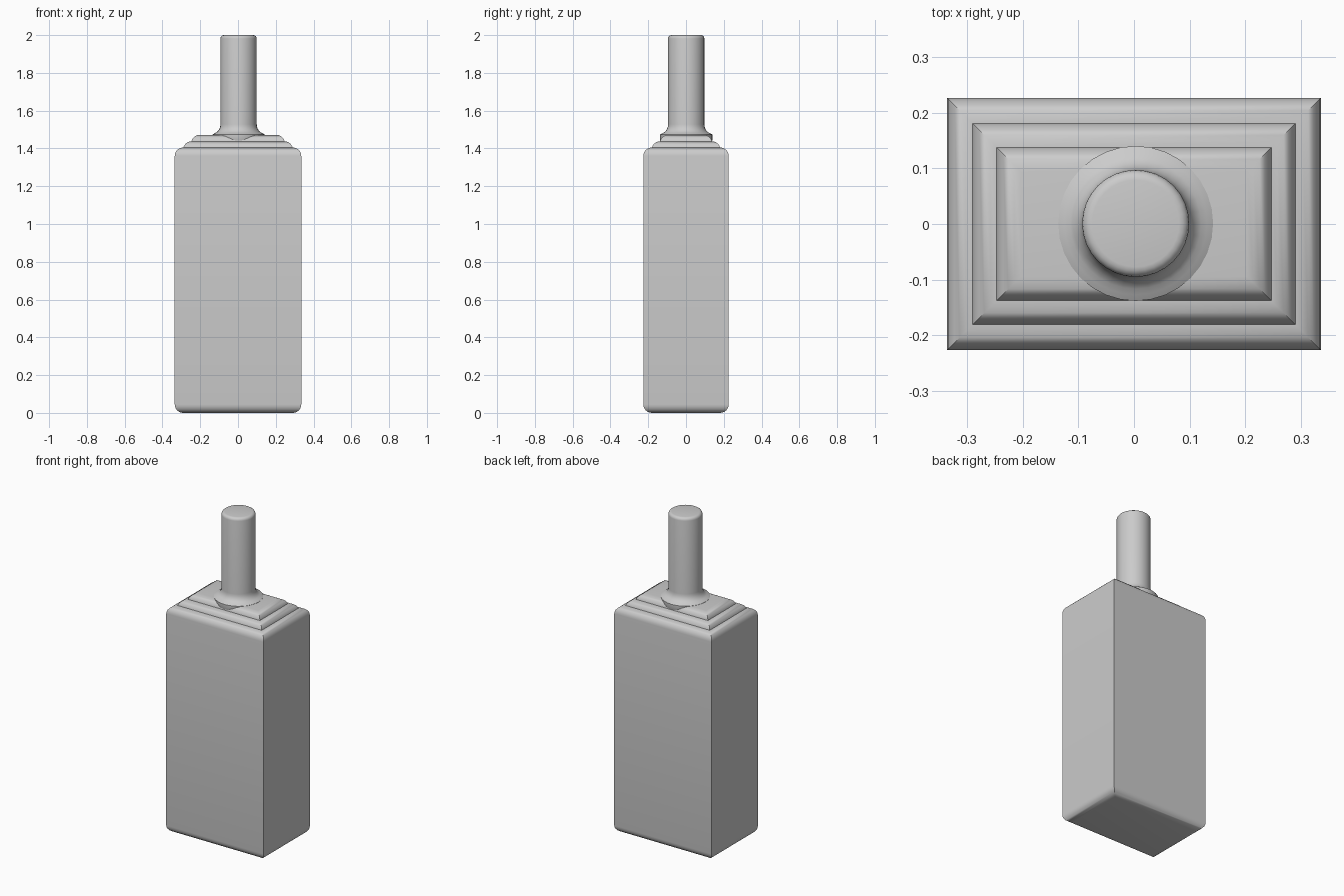
import bpy, bmesh, math

if "Cube" in bpy.data.objects:
    bpy.data.objects.remove(bpy.data.objects["Cube"], do_unlink=True)

GREY = (0.6, 0.6, 0.6, 1.0)
mat = bpy.data.materials.new("plain grey")
mat.use_nodes = True
mat.diffuse_color = GREY
mat.node_tree.nodes["Principled BSDF"].inputs["Base Color"].default_value = GREY


def loft(name, rings):
    """Skin a stack of equal-sized rings and cap both ends."""
    bm = bmesh.new()
    loops = [[bm.verts.new(p) for p in ring] for ring in rings]
    n = len(loops[0])
    for a, b in zip(loops, loops[1:]):
        for i in range(n):
            j = (i + 1) % n
            bm.faces.new((a[i], a[j], b[j], b[i]))
    bm.faces.new(loops[0][::-1])
    bm.faces.new(loops[-1])
    mesh = bpy.data.meshes.new(name)
    bm.to_mesh(mesh)
    bm.free()
    mesh.materials.append(mat)
    obj = bpy.data.objects.new(name, mesh)
    bpy.context.collection.objects.link(obj)
    bpy.ops.object.select_all(action='DESELECT')
    obj.select_set(True)
    bpy.context.view_layer.objects.active = obj
    bpy.ops.object.shade_smooth_by_angle(angle=math.radians(32))
    return obj


def arc(radius, steps=6):
    """Quarter-round edge as (inset, drop) pairs, from the side up to the top."""
    angles = [math.pi / 2 * k / steps for k in range(steps + 1)]
    return [(radius * (1 - math.cos(a)), radius * (1 - math.sin(a))) for a in angles]


def rounded_slab(name, hx, hy, z0, z1, radius=0.045, round_bottom=False):
    """Box with rounded top (and bottom) rims and mitred upright corners."""
    profile = [(i, z0 + d) for i, d in reversed(arc(radius))] if round_bottom else [(0, z0)]
    profile += [(i, z1 - d) for i, d in arc(radius)]
    loft(name, [[(sx * (hx - i), sy * (hy - i), z)
                 for sx, sy in ((-1, -1), (1, -1), (1, 1), (-1, 1))]
                for i, z in profile])


# Rectangular body and the two stepped shoulders
rounded_slab("body", 0.335, 0.226, 0.0, 1.405, round_bottom=True)
rounded_slab("lower_shoulder", 0.291, 0.182, 1.375, 1.438)
rounded_slab("upper_shoulder", 0.248, 0.139, 1.385, 1.472)

# Round neck with a flared foot and softened lip
NECK_R, FOOT_R, SIDES = 0.096, 0.139, 32
neck = [(FOOT_R - 0.006, 1.432), (FOOT_R, 1.445), (FOOT_R, 1.473)]
for k in range(1, 7):
    a = math.pi / 2 * k / 6
    neck.append((FOOT_R - (FOOT_R - NECK_R) * math.sin(a),
                 1.478 + 0.05 * (1 - math.cos(a))))
neck += [(NECK_R - i, 2.0 - d) for i, d in arc(0.018, 4)]
loft("neck", [[(0.003 + r * math.cos(2 * math.pi * s / SIDES),
                0.001 + r * math.sin(2 * math.pi * s / SIDES), z)
               for s in range(SIDES)] for r, z in neck])
